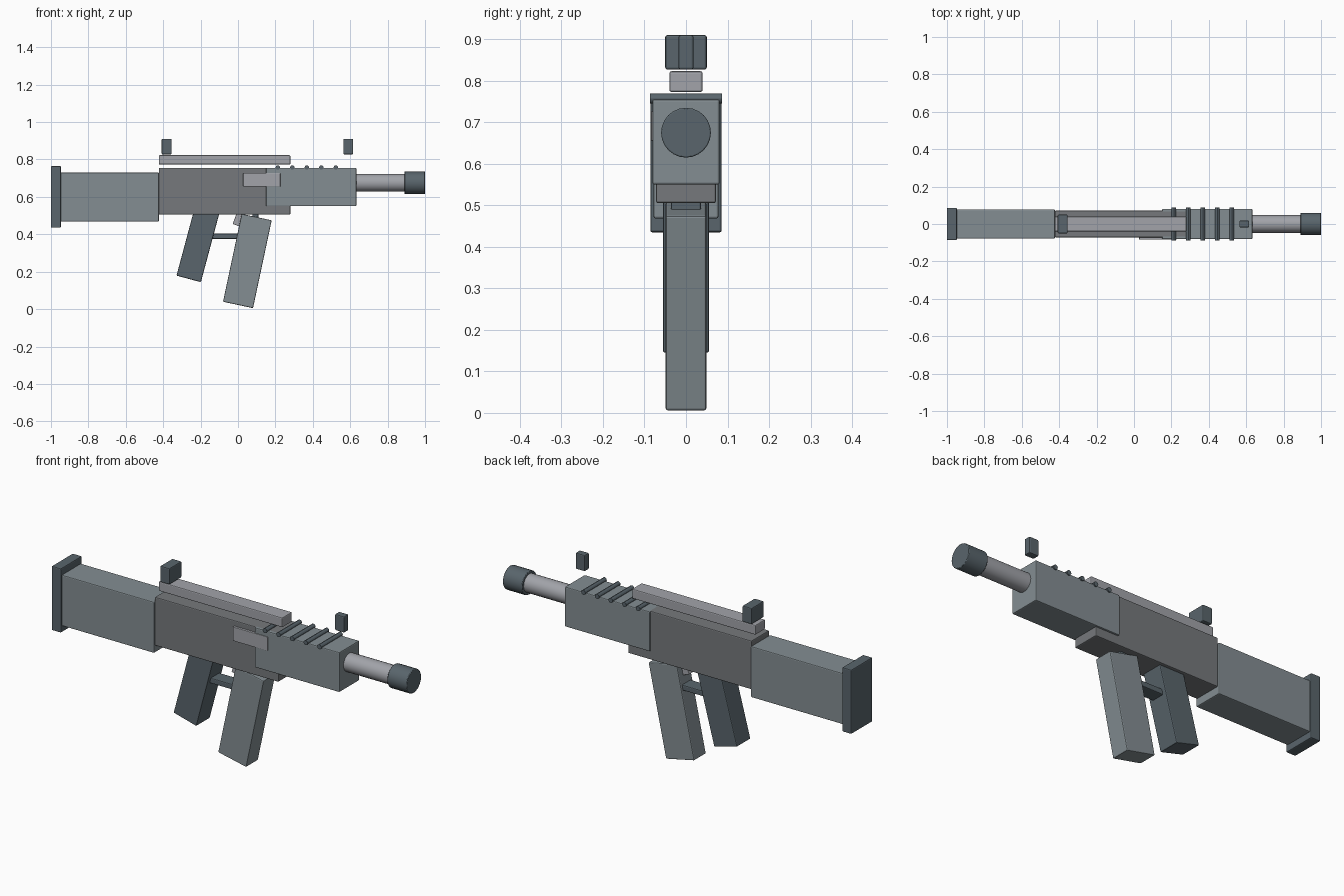
import bpy
from math import radians, pi

if "Cube" in bpy.data.objects:
    bpy.data.objects.remove(bpy.data.objects["Cube"])


def material(name, rgb):
    m = bpy.data.materials.new(name)
    m.diffuse_color = (*rgb, 1)
    m.use_nodes = True
    m.node_tree.nodes["Principled BSDF"].inputs["Base Color"].default_value = m.diffuse_color
    return m


DARK = material("dark_steel", (0.10, 0.13, 0.15))
BODY = material("body_grey", (0.18, 0.19, 0.20))
PANEL = material("panel_grey", (0.23, 0.27, 0.29))
LIGHT = material("light_metal", (0.36, 0.37, 0.40))


def finish(ob, name, mat, bevel):
    ob.name = name
    ob.data.materials.append(mat)
    if bevel:
        b = ob.modifiers.new("edge_bevel", 'BEVEL')
        b.width, b.segments, b.limit_method = bevel, 2, 'ANGLE'
    return ob


def box(name, x, y, z, mat, tilt=0, bevel=0.005):
    """Box from (min, max) ranges, tilted about its centre around y."""
    r = (x, y, z)
    bpy.ops.mesh.primitive_cube_add(size=1, location=[(a + b) / 2 for a, b in r],
                                    rotation=(0, radians(tilt), 0))
    ob = bpy.context.object
    ob.scale = [b - a for a, b in r]
    bpy.ops.object.transform_apply(location=False, rotation=False, scale=True)
    return finish(ob, name, mat, bevel)


def rod(name, centre, radius, length, mat, axis='X', sides=24, bevel=0.003):
    rot = (0, pi / 2, 0) if axis == 'X' else (pi / 2, 0, 0)
    bpy.ops.mesh.primitive_cylinder_add(vertices=sides, radius=radius, depth=length,
                                        location=centre, rotation=rot)
    ob = finish(bpy.context.object, name, mat, bevel)
    bpy.ops.object.shade_smooth_by_angle(angle=radians(30))
    return ob


def sym(w):
    return (-w, w)


# Stock and main body
box("butt_plate", (-1.0, -0.947), sym(0.086), (0.435, 0.765), DARK)
box("stock", (-0.95, -0.423), sym(0.078), (0.468, 0.73), PANEL)
box("receiver", (-0.423, 0.28), sym(0.072), (0.505, 0.755), BODY)
box("handguard", (0.15, 0.633), sym(0.081), (0.55, 0.755), PANEL)
box("ejection_port", (0.028, 0.226), (-0.084, -0.068), (0.655, 0.727), LIGHT, bevel=0.002)

# Barrel and muzzle
rod("barrel", (0.75, 0, 0.675), 0.047, 0.30, LIGHT)
rod("muzzle", (0.945, 0, 0.675), 0.06, 0.11, DARK)

# Top rail, sights and handguard ribs
box("top_rail", (-0.423, 0.28), sym(0.04), (0.773, 0.823), LIGHT)
box("rear_sight", (-0.408, -0.355), sym(0.05), (0.827, 0.91), DARK)
box("front_sight", (0.563, 0.616), sym(0.018), (0.827, 0.91), DARK)
for i in range(5):
    rod(f"handguard_rib_{i + 1}", (0.213 + i * 0.0775, 0, 0.757), 0.012, 0.174, DARK,
        axis='Y', sides=12, bevel=0)

# Grip and magazine, both leaning forward at the top
box("grip", (-0.282, -0.147), sym(0.056), (0.155, 0.535), DARK, tilt=15)
box("magazine", (-0.032, 0.132), sym(0.049), (0.017, 0.497), PANEL, tilt=12)

# Trigger and guard
box("trigger", (-0.014, 0.024), sym(0.015), (0.446, 0.536), LIGHT, tilt=20, bevel=0.003)
box("guard_bottom", (-0.19, 0.11), sym(0.036), (0.375, 0.403), DARK)
box("guard_front", (0.077, 0.109), sym(0.036), (0.375, 0.515), DARK)
